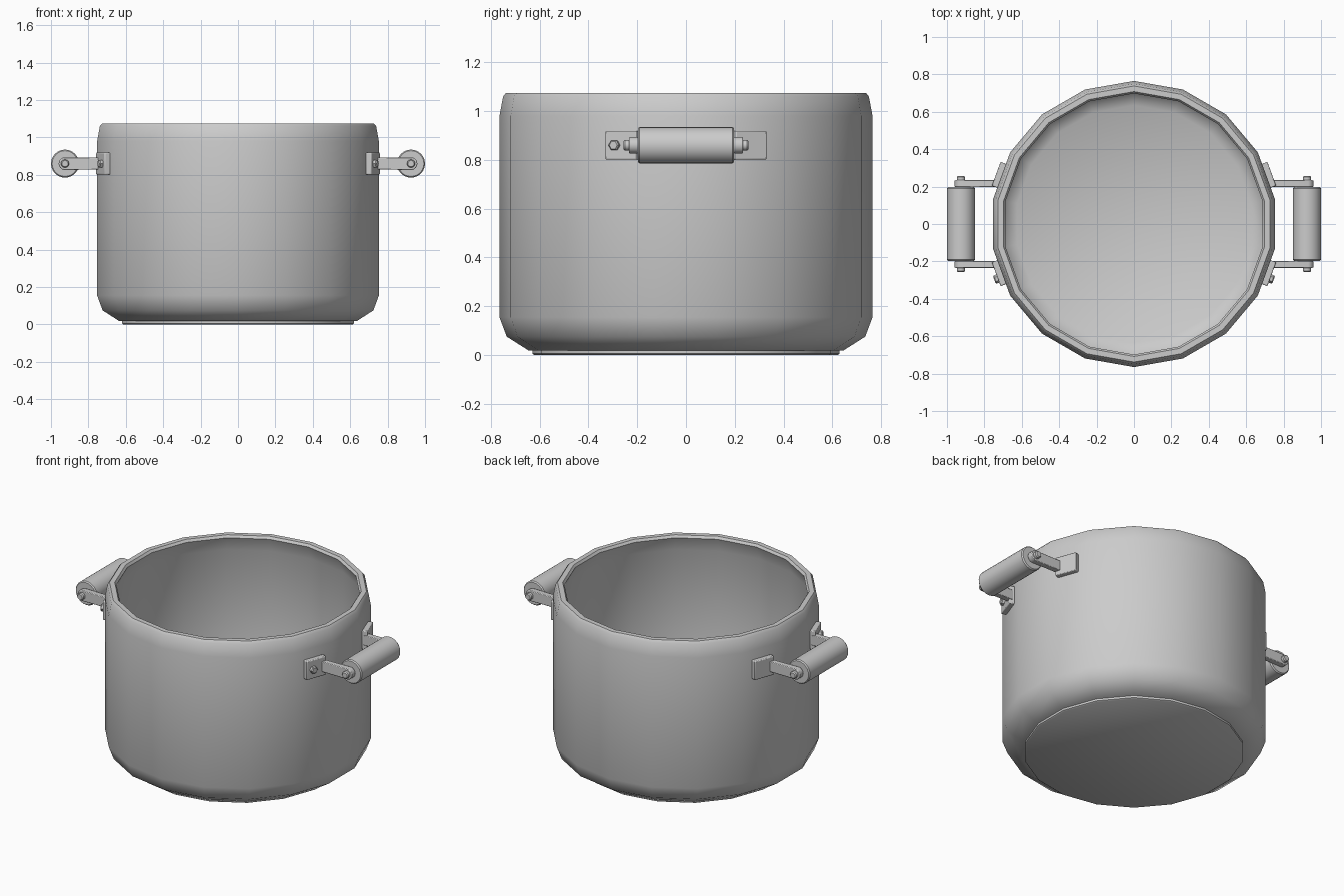
import bpy, bmesh, math
from mathutils import Matrix, Vector

if "Cube" in bpy.data.objects:
    bpy.data.objects.remove(bpy.data.objects["Cube"])

SIDES = 18
HZ = 0.86      # handle height
GX = 0.925     # grip axis distance from centre


def finish(name, bm, angle=35, bevel=0.0):
    bmesh.ops.recalc_face_normals(bm, faces=bm.faces)
    me = bpy.data.meshes.new(name)
    bm.to_mesh(me)
    bm.free()
    ob = bpy.data.objects.new(name, me)
    bpy.context.collection.objects.link(ob)
    bpy.ops.object.select_all(action='DESELECT')
    ob.select_set(True)
    bpy.context.view_layer.objects.active = ob
    if bevel:
        m = ob.modifiers.new("soft_edges", 'BEVEL')
        m.width, m.segments, m.limit_method = bevel, 2, 'ANGLE'
    bpy.ops.object.shade_smooth_by_angle(angle=math.radians(angle))
    return ob


def lathe(name, profile, sides, start, matrix=Matrix(), angle=35):
    """Revolve (radius, z) points around z, closing both ends with caps."""
    bm = bmesh.new()
    rings = []
    for r, z in profile:
        rings.append([bm.verts.new((r * math.cos(start + 2 * math.pi * i / sides),
                                    r * math.sin(start + 2 * math.pi * i / sides), z))
                      for i in range(sides)])
    for a, b in zip(rings, rings[1:]):
        for i in range(sides):
            j = (i + 1) % sides
            bm.faces.new((a[i], a[j], b[j], b[i]))
    bm.faces.new(rings[0])
    bm.faces.new(rings[-1])
    bm.transform(matrix)
    return finish(name, bm, angle)


# Pot body: outside, rim, then inside down to the floor
lathe("pot_body", [(0.645, 0.018), (0.735, 0.075), (0.765, 0.155), (0.765, 0.98),
                   (0.75, 1.06), (0.738, 1.075), (0.708, 1.075), (0.698, 1.06),
                   (0.735, 0.97), (0.735, 0.165), (0.71, 0.095), (0.635, 0.05)],
      SIDES, math.radians(10), angle=48)

# Base disc
lathe("base_disc", [(0.622, 0), (0.63, 0.005), (0.63, 0.02)], SIDES, math.radians(10))


def bolt(name, sides, radius, height, origin, direction):
    rot = Vector(direction).to_track_quat('Z', 'Y').to_matrix().to_4x4()
    lathe(name, [(radius, 0), (radius, height * 0.75), (radius * 0.75, height)],
          sides, 0, Matrix.Translation(origin) @ rot)


for sx, side in ((1, "right"), (-1, "left")):
    # Grip
    lathe(side + "_grip", [(0.069, -0.197), (0.075, -0.19), (0.075, 0.19), (0.069, 0.197)],
          24, 0, Matrix.Translation((sx * GX, 0, HZ)) @ Matrix.Rotation(math.pi / 2, 4, 'X'))

    for sy, end in ((1, "back"), (-1, "front")):
        tag = f"{side}_{end}"
        ang = math.atan2(sy * math.sin(math.radians(20)), sx * math.cos(math.radians(20)))
        out = Vector((math.cos(ang), math.sin(ang), 0))

        # Mounting plate lying on a facet of the pot
        bm = bmesh.new()
        bmesh.ops.create_cube(bm, size=1, matrix=Matrix.Translation(out * 0.767 + Vector((0, 0, HZ)))
                              @ Matrix.Rotation(ang, 4, 'Z') @ Matrix.Diagonal((0.034, 0.136, 0.118, 1)))
        finish(tag + "_plate", bm, bevel=0.005)

        # Arm with a rounded outer end
        bm = bmesh.new()
        pts = [(0.715, -0.032), (0.715, 0.032)]
        pts += [(GX + 0.034 * math.cos(t), 0.034 * math.sin(t))
                for t in (math.radians(80 - 20 * k) for k in range(9))]
        f = bm.faces.new([bm.verts.new((sx * x, sy * 0.197, HZ + z)) for x, z in pts])
        ext = bmesh.ops.extrude_face_region(bm, geom=[f], use_keep_orig=True)
        bmesh.ops.translate(bm, vec=(0, sy * 0.037, 0),
                            verts=[v for v in ext['geom'] if isinstance(v, bmesh.types.BMVert)])
        finish(tag + "_arm", bm, bevel=0.004)

        # Pin through arm and grip
        bolt(tag + "_pin", 12, 0.022, 0.027, (sx * GX, sy * 0.23, HZ), (0, sy, 0))

    # Hex bolt, on the front plate only
    ang = math.radians(-20)
    out = Vector((sx * math.cos(ang), math.sin(ang), 0))
    tangent = Vector((sx * math.sin(ang), -math.cos(ang), 0))
    bolt(side + "_plate_bolt", 6, 0.023, 0.022,
         out * 0.782 + tangent * 0.025 + Vector((0, 0, HZ)), out)
